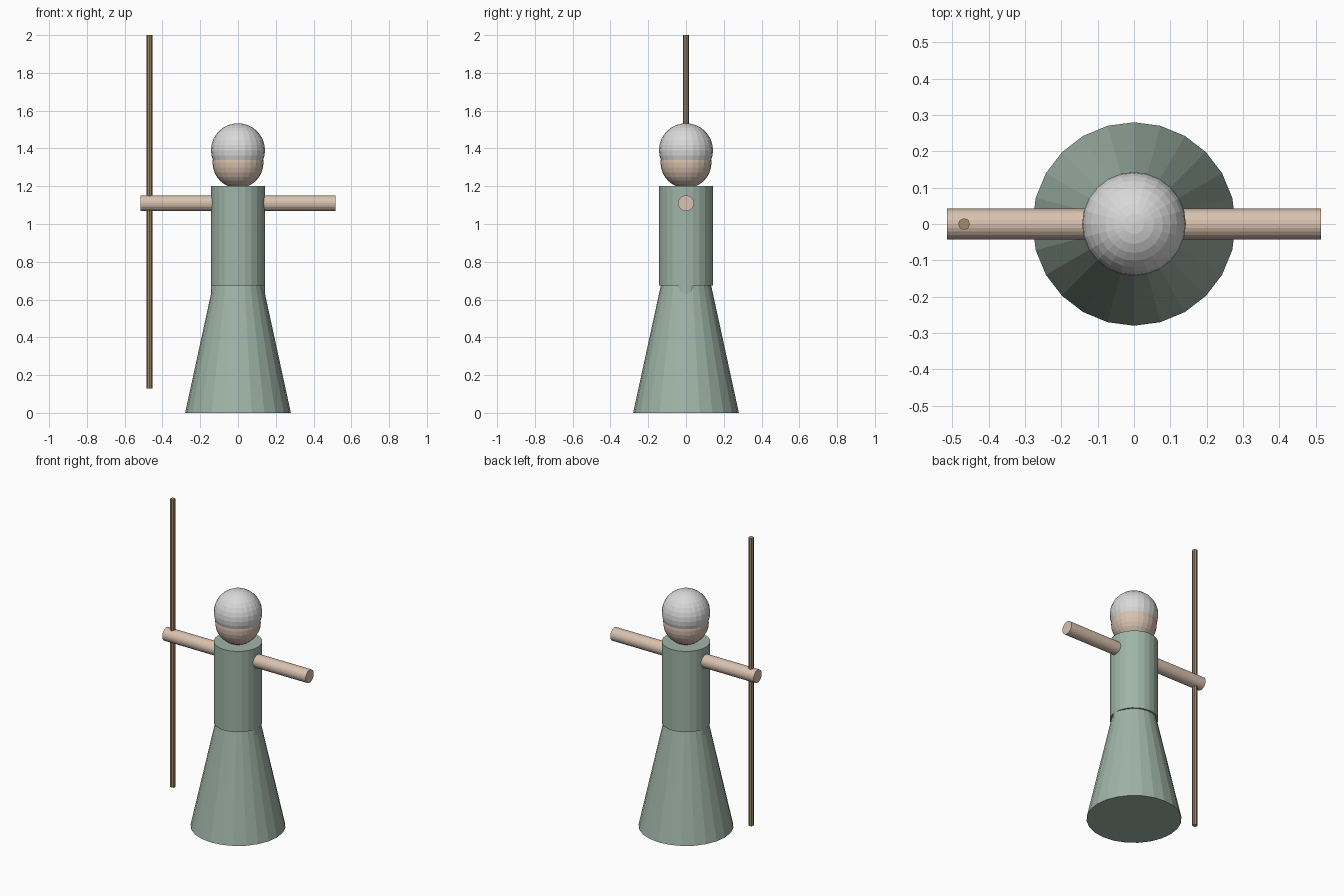
import bpy
from math import pi

cube = bpy.data.objects.get("Cube")
if cube:
    bpy.data.objects.remove(cube, do_unlink=True)


def material(name, rgb):
    mat = bpy.data.materials.new(name)
    mat.use_nodes = True
    mat.diffuse_color = (*rgb, 1)
    mat.node_tree.nodes["Principled BSDF"].inputs["Base Color"].default_value = (*rgb, 1)
    return mat


sage = material("sage cloth", (0.35, 0.46, 0.39))
skin = material("skin", (0.69, 0.54, 0.43))
grey = material("light grey hair", (0.69, 0.69, 0.69))
wood = material("wood", (0.37, 0.26, 0.15))


def finish(name, mat):
    obj = bpy.context.object
    obj.name = name
    obj.data.materials.append(mat)
    return obj


def upright(name, mat, x, low, high, r_low, r_high, sides=24):
    """Vertical round part between two heights."""
    bpy.ops.mesh.primitive_cone_add(vertices=sides, radius1=r_low, radius2=r_high,
                                    depth=high - low, location=(x, 0, (low + high) / 2))
    return finish(name, mat)


def ball(name, mat, z, radius):
    bpy.ops.mesh.primitive_uv_sphere_add(segments=24, ring_count=16, radius=radius,
                                         location=(0, 0, z))
    return finish(name, mat)


# Robe: flared skirt under a straight torso
upright("skirt", sage, 0, 0, 0.80, 0.28, 0.106)
upright("torso", sage, 0, 0.675, 1.20, 0.143, 0.143)

# Legs, mostly hidden, and outstretched arms
for side, s in (("left", 1), ("right", -1)):
    upright(side + "_leg", sage, s * 0.071, 0.02, 0.69, 0.072, 0.072, 16)
    bpy.ops.mesh.primitive_cylinder_add(vertices=24, radius=0.042, depth=0.415,
                                        location=(s * 0.3075, 0, 1.11),
                                        rotation=(0, pi / 2, 0))
    finish(side + "_arm", skin)

# Head and hair
ball("head", skin, 1.325, 0.135)
ball("hair", grey, 1.39, 0.143)

# Staff held in the right hand
upright("staff", wood, -0.468, 0.13, 2.0, 0.016, 0.016, 8)
